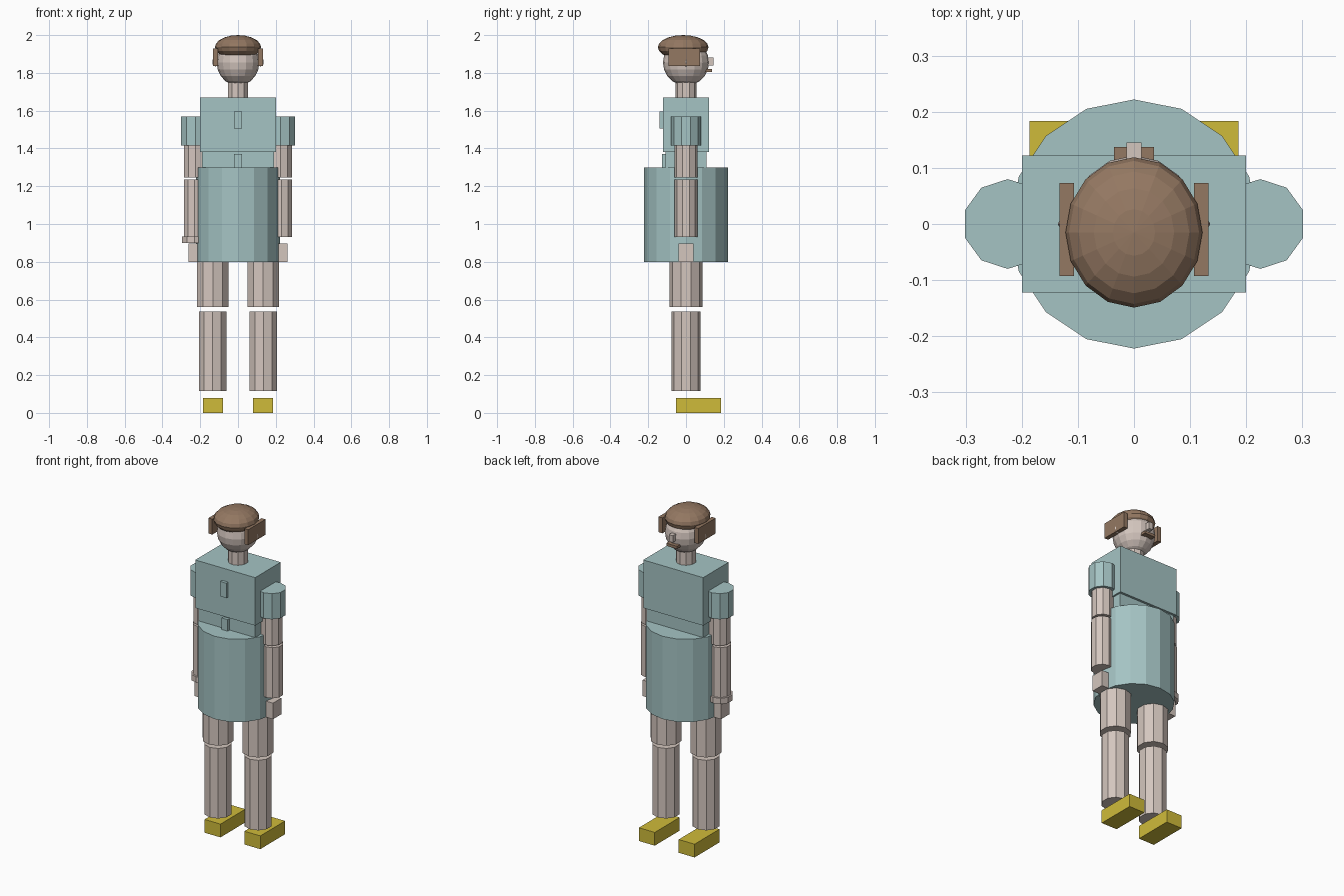
import bpy, math

if "Cube" in bpy.data.objects:
    bpy.data.objects.remove(bpy.data.objects["Cube"])


def material(name, r, g, b):
    m = bpy.data.materials.new(name)
    lin = [(c / 255 / 12.92 if c < 11 else ((c / 255 + 0.055) / 1.055) ** 2.4) for c in (r, g, b)]
    m.diffuse_color = (*lin, 1)
    m.use_nodes = True
    m.node_tree.nodes["Principled BSDF"].inputs["Base Color"].default_value = m.diffuse_color
    return m


CLOTH = material("pale_teal_cloth", 165, 196, 196)
SKIN = material("skin", 212, 198, 190)
HAIR = material("brown_hair", 148, 120, 98)
SHOE = material("yellow_shoe", 207, 187, 58)


def finish(name, mat):
    ob = bpy.context.object
    ob.name = name
    ob.data.materials.append(mat)
    bpy.ops.object.transform_apply(location=False, rotation=True, scale=True)
    return ob


def box(name, mat, x0, x1, y0, y1, z0, z1):
    bpy.ops.mesh.primitive_cube_add(size=1, location=((x0 + x1) / 2, (y0 + y1) / 2, (z0 + z1) / 2))
    bpy.context.object.scale = (abs(x1 - x0), y1 - y0, z1 - z0)
    return finish(name, mat)


def tube(name, mat, x, r, z0, z1, sides=10):
    bpy.ops.mesh.primitive_cylinder_add(vertices=sides, radius=r, depth=z1 - z0,
                                        location=(x, 0, (z0 + z1) / 2))
    return finish(name, mat)


def ball(name, mat, loc, radii, segments=16, rings=10):
    bpy.ops.mesh.primitive_uv_sphere_add(segments=segments, ring_count=rings, radius=1, location=loc)
    bpy.context.object.scale = radii
    return finish(name, mat)


# torso and skirt
box("chest", CLOTH, -0.2, 0.2, -0.122, 0.122, 1.38, 1.67)
box("waist", CLOTH, -0.19, 0.19, -0.108, 0.108, 1.2, 1.38)
tube("skirt", CLOTH, 0, 0.222, 0.8, 1.3, 16)
box("upper_tab", CLOTH, -0.02, 0.02, -0.14, -0.115, 1.505, 1.595)
box("lower_tab", CLOTH, -0.02, 0.02, -0.127, -0.1, 1.29, 1.37)

# head
tube("neck", SKIN, 0, 0.056, 1.66, 1.8)
ball("head", SKIN, (0, 0, 1.855), (0.113, 0.122, 0.122))
ball("hair", HAIR, (0, -0.015, 1.936), (0.122, 0.134, 0.064))
box("nose", SKIN, -0.013, 0.013, 0.1, 0.145, 1.84, 1.882)
box("mouth", HAIR, -0.036, 0.036, 0.085, 0.137, 1.805, 1.821)

# limbs and side parts, one per side
for s, side in ((-1, "left"), (1, "right")):
    box(side + "_side_hair", HAIR, s * 0.107, s * 0.133, -0.093, 0.073, 1.837, 1.93)
    ball(side + "_ear", SKIN, (s * 0.12, 0, 1.858), (0.016, 0.011, 0.024), 8, 6)
    tube(side + "_sleeve", CLOTH, s * 0.225, 0.08, 1.415, 1.57)
    tube(side + "_upper_arm", SKIN, s * 0.226, 0.062, 1.247, 1.45)
    tube(side + "_forearm", SKIN, s * 0.23, 0.06, 0.93, 1.236)
    box(side + "_hand", SKIN, s * 0.19, s * 0.262, -0.04, 0.04, 0.8, 0.897)
    tube(side + "_thigh", SKIN, s * 0.133, 0.088, 0.56, 0.85)
    tube(side + "_shin", SKIN, s * 0.134, 0.077, 0.115, 0.538)
    box(side + "_shoe", SHOE, s * 0.08, s * 0.186, -0.053, 0.184, 0, 0.08)

# bracelet on one wrist
tube("bracelet", SKIN, -0.23, 0.07, 0.9, 0.935)
